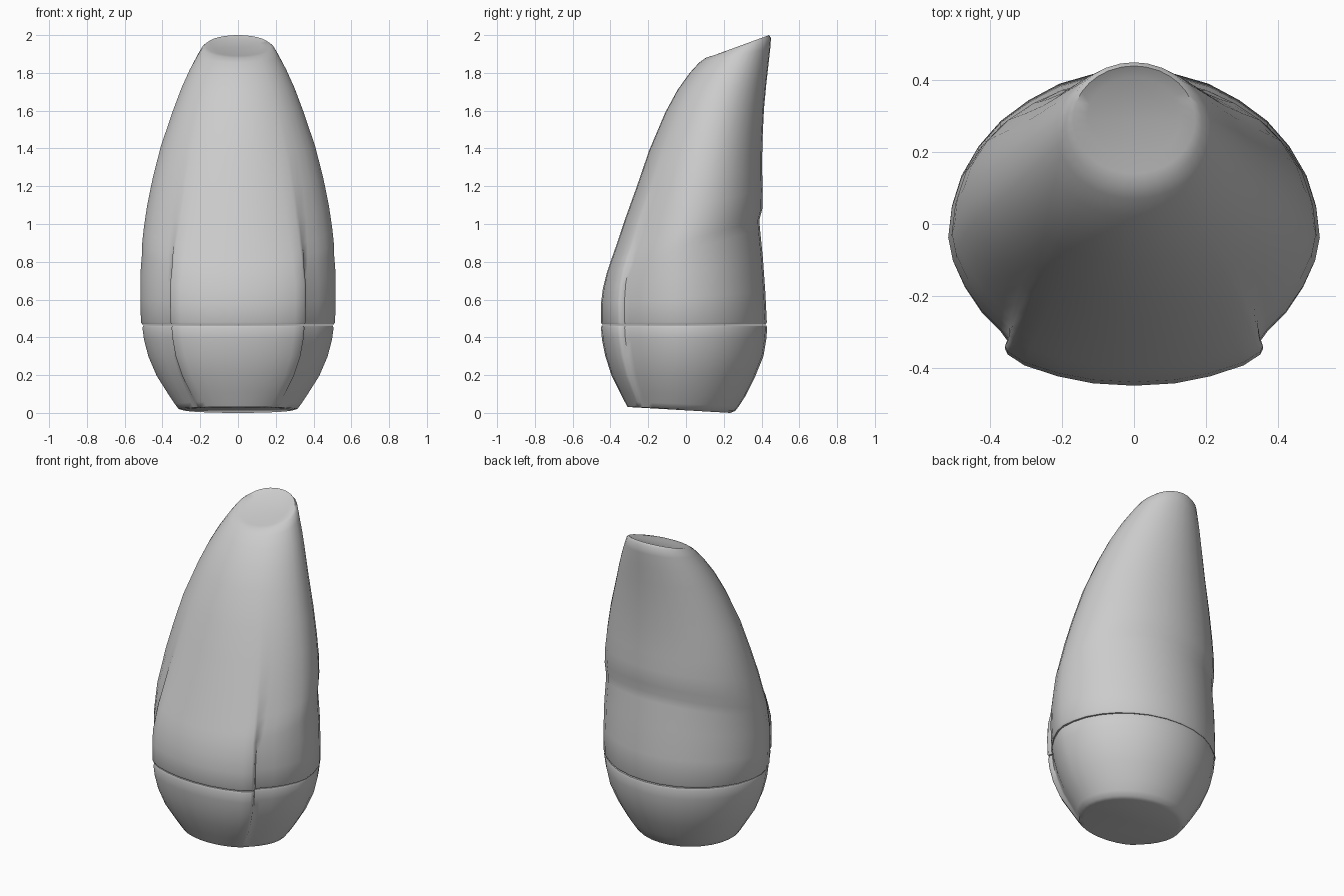
import bpy, bmesh, math

# Half cross-section (front to back): x / half width, y from -1 to 1, with the panel step
HALF = [(0, -1), (.22, -.985), (.41, -.94), (.59, -.87), (.68, -.80), (.695, -.765),
        (.68, -.715), (.72, -.65), (.82, -.53), (.91, -.37), (.975, -.2), (1, -.05),
        (.98, .15), (.93, .34), (.84, .52), (.72, .68), (.57, .81), (.41, .91),
        (.2, .98), (0, 1)]


def ring(bm, w, yf, zf, yb, zb, step):
    """One tilted cross-section; step 1 = stepped front panel, 0 = plain ellipse."""
    half = []
    for x, t in HALF:
        x = x * step + math.sqrt(1 - t * t) * (1 - step)
        u = (t + 1) / 2
        half.append((w * x, yf + (yb - yf) * u, zf + (zb - zf) * u))
    pts = half + [(-x, y, z) for x, y, z in half[-2:0:-1]]
    return [bm.verts.new(p) for p in pts]


def loft(name, rows):
    bm = bmesh.new()
    rings = [ring(bm, *r) for r in rows]
    n = len(rings[0])
    for a, b in zip(rings, rings[1:]):
        for i in range(n):
            j = (i + 1) % n
            bm.faces.new((a[i], a[j], b[j], b[i]))
    bm.faces.new(rings[0][::-1])
    bm.faces.new(rings[-1])
    bmesh.ops.recalc_face_normals(bm, faces=bm.faces[:])
    me = bpy.data.meshes.new(name)
    bm.to_mesh(me)
    bm.free()
    ob = bpy.data.objects.new(name, me)
    bpy.context.collection.objects.link(ob)
    bpy.context.view_layer.objects.active = ob
    ob.select_set(True)
    bpy.ops.object.shade_smooth_by_angle(angle=math.radians(50))
    ob.select_set(False)
    return ob


# Lower cup: half width, front y, front z, back y, back z, panel step
loft("base_cup", [
    (.29, -.285, .03, .235, .0, .3),
    (.315, -.31, .032, .26, .01, .35),
    (.335, -.325, .06, .28, .035, .5),
    (.37, -.35, .11, .315, .09, .7),
    (.43, -.395, .20, .365, .19, .9),
    (.475, -.427, .30, .41, .30, 1),
    (.498, -.445, .39, .425, .39, 1),
    (.506, -.45, .45, .43, .45, 1),
    (.502, -.446, .463, .426, .463, 1)])

# Upper claw-shaped body, with a shallow crease across the back
loft("upper_shell", [
    (.507, -.445, .468, .422, .468, 1),
    (.514, -.45, .48, .428, .48, 1),
    (.517, -.45, .58, .42, .64, 1),
    (.517, -.44, .66, .407, .82, 1),
    (.508, -.42, .74, .392, .97, .9),
    (.507, -.40, .80, .388, 1.02, .8),
    (.50, -.375, .87, .404, 1.08, .65),
    (.482, -.325, 1.02, .406, 1.18, .4),
    (.453, -.26, 1.20, .403, 1.28, .2),
    (.41, -.195, 1.39, .404, 1.43, .05),
    (.345, -.11, 1.59, .413, 1.61, 0),
    (.30, -.045, 1.71, .424, 1.73, 0),
    (.255, .02, 1.80, .436, 1.84, 0),
    (.215, .07, 1.855, .446, 1.93, 0),
    (.19, .105, 1.88, .45, 1.985, 0),
    (.17, .14, 1.89, .44, 2.0, 0),
    (.13, .18, 1.897, .41, 1.977, 0)])
